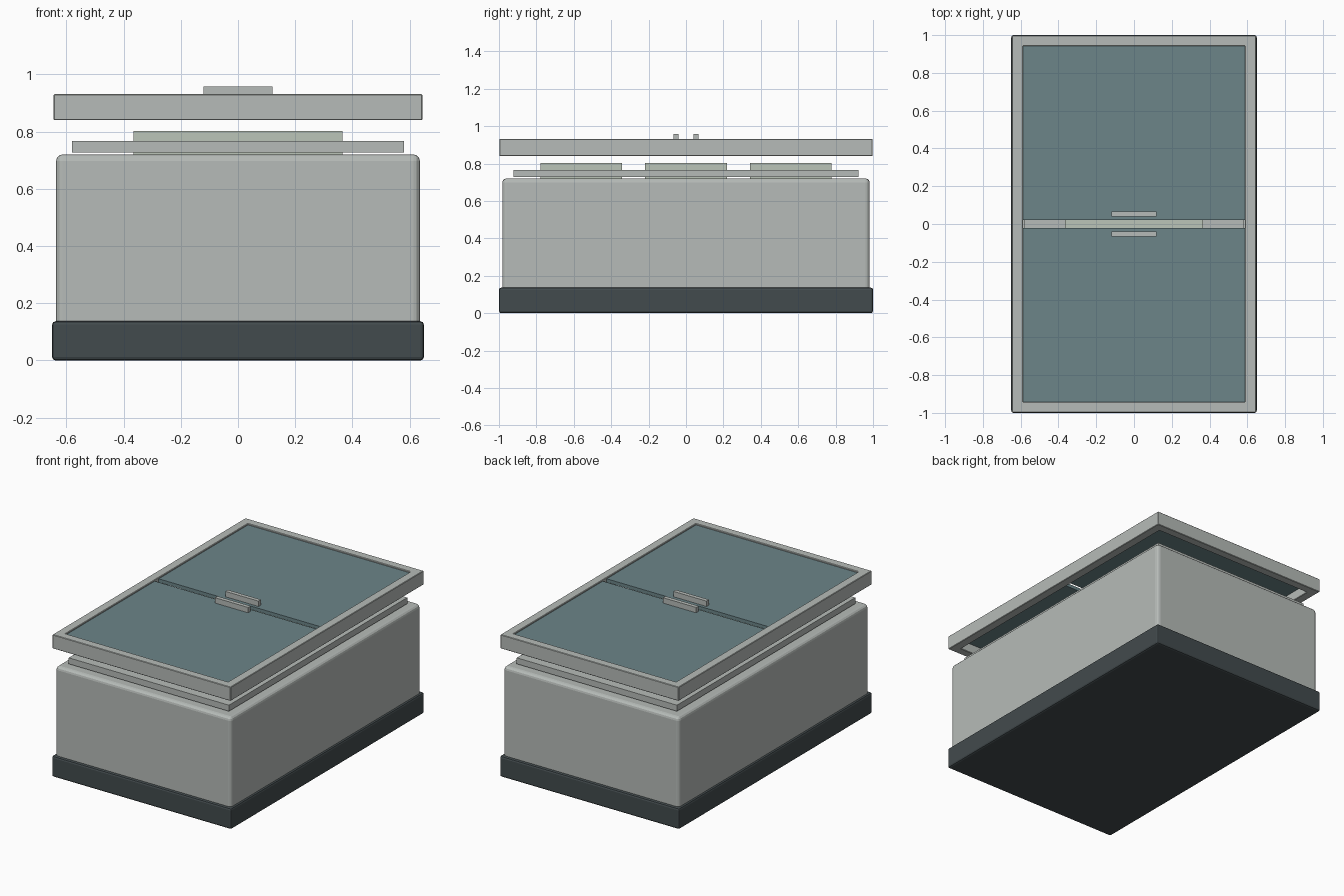
import bpy, bmesh

if "Cube" in bpy.data.objects:
    bpy.data.objects.remove(bpy.data.objects["Cube"])


def material(name, color):
    m = bpy.data.materials.new(name)
    m.diffuse_color = (*color, 1)
    m.use_nodes = True
    m.node_tree.nodes["Principled BSDF"].inputs["Base Color"].default_value = m.diffuse_color
    return m


shell = material("pale_grey", (0.47, 0.50, 0.48))
dark = material("dark_plinth", (0.055, 0.07, 0.075))
glass = material("tinted_glass", (0.15, 0.235, 0.25))
pale = material("pale_green", (0.50, 0.56, 0.48))


def finish(name, bm, mat, bevel=0, segments=2):
    mesh = bpy.data.meshes.new(name)
    bm.to_mesh(mesh)
    bm.free()
    ob = bpy.data.objects.new(name, mesh)
    bpy.context.collection.objects.link(ob)
    mesh.materials.append(mat)
    if bevel:
        mod = ob.modifiers.new("soft_edges", "BEVEL")
        mod.width, mod.segments = bevel, segments
    return ob


def box(name, x, y, z, mat, bevel=0, segments=2):
    """Box from (min, max) ranges on each axis."""
    bm = bmesh.new()
    bmesh.ops.create_cube(bm, size=1)
    for v in bm.verts:
        v.co = [r[0] if c < 0 else r[1] for c, r in zip(v.co, (x, y, z))]
    return finish(name, bm, mat, bevel, segments)


def frame(name, outer, inner, z, mat, bevel=0):
    """Rectangular ring with an open middle."""
    bm = bmesh.new()
    signs = ((-1, -1), (1, -1), (1, 1), (-1, 1))
    o0, o1, i0, i1 = [[bm.verts.new((sx * w, sy * d, h)) for sx, sy in signs]
                      for (w, d), h in ((outer, z[0]), (outer, z[1]), (inner, z[0]), (inner, z[1]))]
    for k in range(4):
        n = (k + 1) % 4
        for a, b in ((o0, o1), (o1, i1), (i1, i0), (i0, o0)):
            bm.faces.new((a[k], a[n], b[n], b[k]))
    bmesh.ops.recalc_face_normals(bm, faces=bm.faces)
    return finish(name, bm, mat, bevel, 1)


# Plinth and cabinet
box("plinth", (-0.65, 0.65), (-1, 1), (0, 0.137), dark, 0.012)
box("cabinet", (-0.636, 0.636), (-0.982, 0.982), (0.10, 0.72), shell, 0.022, 3)

# Inner deck with three storage blocks
box("inner_deck", (-0.58, 0.58), (-0.922, 0.922), (0.727, 0.767), shell)
for i, y in enumerate((-0.56, 0, 0.56)):
    box(f"storage_block_{i + 1}", (-0.366, 0.366), (y - 0.218, y + 0.218), (0.715, 0.803), pale)

# Raised lid frame
frame("lid_frame", (0.645, 0.998), (0.588, 0.943), (0.84, 0.931), shell, 0.003)

# Two glass lids with handles
for side, s in (("front", -1), ("back", 1)):
    box(f"glass_lid_{side}", (-0.589, 0.589), sorted((s * 0.02, s * 0.944)), (0.90, 0.922), glass)
    box(f"lid_handle_{side}", (-0.12, 0.12), sorted((s * 0.041, s * 0.067)), (0.92, 0.957), shell)
